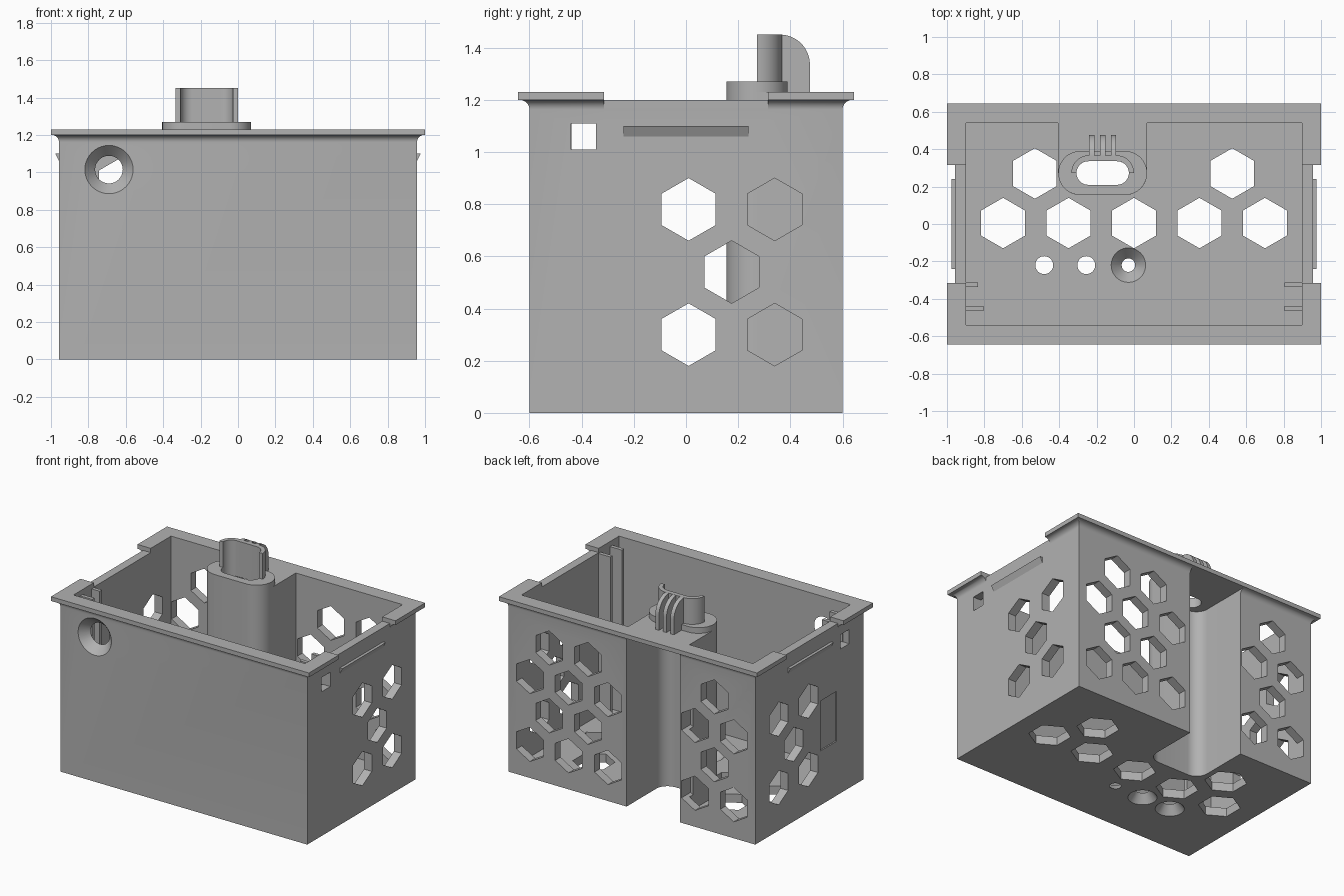
import bpy, bmesh, math
from mathutils import Matrix, Vector

cube = bpy.data.objects.get("Cube")
if cube:
    bpy.data.objects.remove(cube, do_unlink=True)

grey = bpy.data.materials.new("plain grey")
grey.use_nodes = True
colour = (0.445, 0.445, 0.445, 1)
grey.diffuse_color = colour
grey.node_tree.nodes["Principled BSDF"].inputs["Base Color"].default_value = colour

HX, HY, WALL, RIM = 0.957, 0.6, 0.06, 1.23      # half sizes, wall, rim top
CX, CY = -0.1675, 0.2725                        # column centre


def place(axis, p, q, h):
    return {"x": (h, p, q), "y": (p, h, q), "z": (p, q, h)}[axis]


def prism(bm, pts, axis, a, b):
    """Extrude a 2D outline along an axis from a to b."""
    low, high = [[bm.verts.new(place(axis, p, q, h)) for p, q in pts] for h in (a, b)]
    skin(bm, [low, high])


def skin(bm, rings):
    """Bridge closed rings of vertices and cap both ends."""
    n = len(rings[0])
    for r, s in zip(rings, rings[1:]):
        for i in range(n):
            j = (i + 1) % n
            bm.faces.new((r[i], r[j], s[j], s[i]))
    bm.faces.new(rings[0])
    bm.faces.new(rings[-1])


def rect(a, b, c, d):
    return [(a, c), (b, c), (b, d), (a, d)]


def arc(cx, cy, r, start, end, n=12):
    angles = [math.radians(start + (end - start) * i / n) for i in range(n + 1)]
    return [(cx + r * math.cos(t), cy + r * math.sin(t)) for t in angles]


def stadium(half, r):
    d = half - r
    return arc(CX + d, CY, r, -90, 90, 20) + arc(CX - d, CY, r, 90, 270, 20)


def u_shape(half, r, back):
    """Outline with rounded front corners, running straight to the back."""
    d = half - r
    return ([(CX - half, back)] + arc(CX - d, CY, r, 180, 270)
            + arc(CX + d, CY, r, 270, 360) + [(CX + half, back)])


def hexagon(p, q, r):
    return arc(p, q, r, 30, 330, 5)


def cone(bm, centre, direction, r1, r2, depth):
    turn = Vector(direction).to_track_quat("Z", "Y").to_matrix().to_4x4()
    bmesh.ops.create_cone(bm, cap_ends=True, segments=40, radius1=r1, radius2=r2,
                          depth=depth, matrix=Matrix.Translation(centre) @ turn)


def finish(bm, name):
    bmesh.ops.recalc_face_normals(bm, faces=bm.faces)
    mesh = bpy.data.meshes.new(name)
    bm.to_mesh(mesh)
    bm.free()
    mesh.materials.append(grey)
    ob = bpy.data.objects.new(name, mesh)
    bpy.context.collection.objects.link(ob)
    return ob


def activate(ob):
    bpy.ops.object.select_all(action="DESELECT")
    ob.select_set(True)
    bpy.context.view_layer.objects.active = ob


def cut(ob, bm):
    cutter = finish(bm, "cutter")
    cutter.hide_render = True
    mod = ob.modifiers.new("cut", "BOOLEAN")
    mod.operation, mod.solver, mod.object = "DIFFERENCE", "EXACT", cutter
    activate(ob)
    bpy.ops.object.modifier_apply(modifier=mod.name)
    bpy.data.objects.remove(cutter, do_unlink=True)


def smooth(ob):
    activate(ob)
    bpy.ops.object.shade_smooth_by_angle(angle=math.radians(30))


def simple(name, pts, axis, a, b):
    bm = bmesh.new()
    prism(bm, pts, axis, a, b)
    return finish(bm, name)


# Tub: outer skin with a cove under the rim
profile = [(0, 0)] + [(0.038 + dx, z) for dx, z in arc(0, 1.162, 0.038, 180, 90, 8)]
profile = [(o, z) for o, z in profile] + [(0.043, 1.2), (0.043, RIM)]
bm = bmesh.new()
skin(bm, [[bm.verts.new((x, y, z)) for x, y in rect(-HX - o, HX + o, -HY - o, HY + o)]
          for o, z in profile])
tub = finish(bm, "tub")

# Inside space, leaving the column standing at the back
inner_x, inner_y = HX - WALL, HY - WALL
bm = bmesh.new()
prism(bm, [(inner_x, inner_y), (inner_x, -inner_y), (-inner_x, -inner_y),
           (-inner_x, inner_y)] + u_shape(0.2375, 0.1175, inner_y), "z", WALL, 1.4)
cut(tub, bm)

# Recess up the back of the column
bm = bmesh.new()
prism(bm, u_shape(0.2075, 0.0875, 0.8), "z", -0.1, 1.2)
cut(tub, bm)

# Hexagon vents, screw holes, cable hole and rim notches
bm = bmesh.new()
floor_vents = [(0.35 * i, 0.005) for i in range(-2, 3)] + [(-0.53, 0.27), (0.525, 0.27)]
for x, y in floor_vents:
    prism(bm, hexagon(x, y, 0.135), "z", -0.1, 0.1)
for z in (0.95, 0.475):
    for x in (0.64, 0.34, -0.64):
        prism(bm, hexagon(x, z, 0.12), "y", 0.5, 0.7)
    for x in (0.79, 0.49, 0.185, -0.49, -0.79):
        prism(bm, hexagon(x, z - 0.24, 0.12), "y", 0.5, 0.7)
for s in (-1, 1):
    for y, z in ((0.01, 0.78), (0.34, 0.78), (0.175, 0.54), (0.01, 0.3), (0.34, 0.3)):
        prism(bm, hexagon(y, z, 0.12), "x", s * 0.85, s * 1.05)
    prism(bm, rect(-0.44, -0.345, 1.01, 1.11), "x", s * 0.85, s * 1.05)
    prism(bm, [(s * x, z) for x, z in ((0.85, 1.4), (1.1, 1.4), (1.1, 1.12), (HX, 1.12),
                                       (HX, 1.2), (0.85, 1.2))], "y", -0.315, 0.315)
prism(bm, rect(-0.3, -0.12, 0.38, 0.73), "x", -1.05, -HX + 0.01)
for x, r1, r2 in ((-0.48, 0.093, 0.047), (-0.255, 0.093, 0.047), (-0.03, 0.035, 0.093)):
    cone(bm, (x, -0.22, WALL / 2), (0, 0, 1), r1, r2, WALL + 0.002)
cone(bm, (-0.69, -HY + WALL / 2, 1.015), (0, 1, 0), 0.13, 0.073, WALL + 0.002)
prism(bm, stadium(0.14, 0.063), "z", 1.19, 1.4)
cut(tub, bm)
smooth(tub)

# Raised collar on top of the column
collar = simple("column_collar", stadium(0.2375, 0.1175), "z", 1.21, 1.27)
bm = bmesh.new()
prism(bm, stadium(0.14, 0.063), "z", 1.1, 1.4)
cut(collar, bm)
smooth(collar)

# Half-round cable guide, open to the front
outer = arc(CX + 0.0725, CY, 0.095, 0, 90) + arc(CX - 0.0725, CY, 0.095, 90, 180)
inner = arc(CX - 0.077, CY, 0.063, 180, 90) + arc(CX + 0.077, CY, 0.063, 90, 0)
smooth(simple("cable_guide", outer + inner, "z", 1.26, 1.45))

# Three rounded fins behind the guide
fin = [(0.345, RIM - 0.01), (0.475, RIM - 0.01)] + arc(0.36, 1.335, 0.115, 0, 90) + [(0.345, 1.45)]
for i in range(3):
    x = CX + (i - 1) * 0.058
    smooth(simple("guide_fin", fin, "x", x - 0.014, x + 0.014))

# Snap ridges outside, and board guide ribs inside
for s in (-1, 1):
    simple("snap_ridge", [(s * (HX - 0.01), 1.1), (s * 0.977, 1.1), (s * (HX - 0.01), 1.04)],
           "y", -0.24, 0.24)
    for y in (-0.325, -0.452):
        tip = 0.835 if s < 0 and y > -0.4 else 0.805
        xs = sorted((s * tip, s * (inner_x + 0.01)))
        simple("guide_rib", rect(*xs, y - 0.013, y + 0.013), "z", WALL - 0.01, 1.195)
